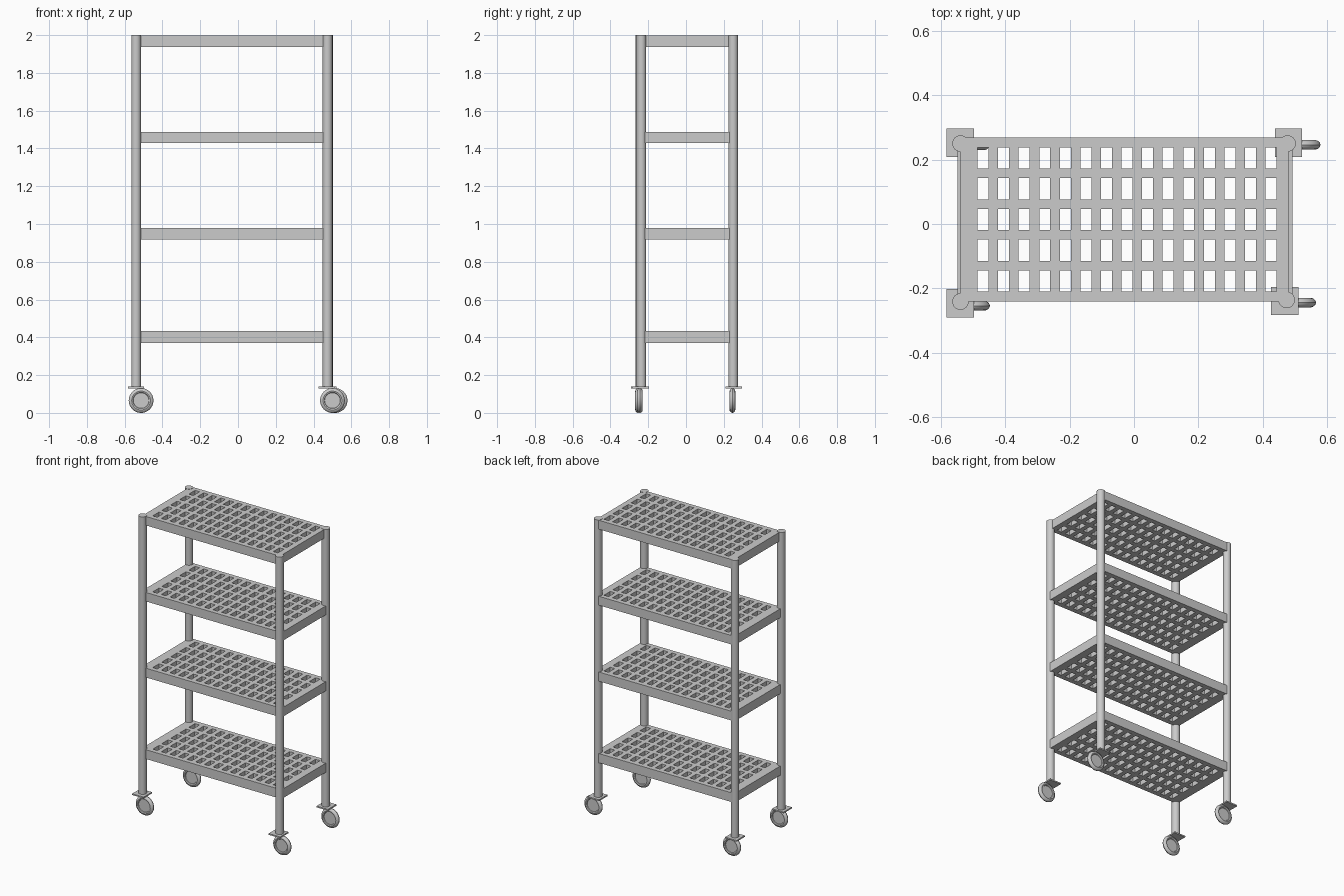
import bpy, bmesh, math
from mathutils import Matrix

if "Cube" in bpy.data.objects:
    bpy.data.objects.remove(bpy.data.objects["Cube"])


def finish(bm, name, smooth=False):
    bmesh.ops.recalc_face_normals(bm, faces=bm.faces)
    me = bpy.data.meshes.new(name)
    bm.to_mesh(me)
    bm.free()
    ob = bpy.data.objects.new(name, me)
    bpy.context.collection.objects.link(ob)
    if smooth:
        bpy.context.view_layer.objects.active = ob
        ob.select_set(True)
        bpy.ops.object.shade_smooth_by_angle(angle=math.radians(35))
        ob.select_set(False)
    return ob


def cuts(lo, hi, first, pitch, size, count):
    """Grid lines: outer edges plus both sides of every slot."""
    lines = [lo]
    for i in range(count):
        c = first + i * pitch
        lines += [c - size / 2, c + size / 2]
    return lines + [hi]


def shelf(name, x0, x1, z0, z1):
    """Solid slab pierced by 15 x 5 rectangular holes."""
    xs = cuts(x0, x1, -0.469, 0.0639, 0.034, 15)
    ys = cuts(-0.241, 0.269, -0.177, 0.0955, 0.066, 5)
    bm = bmesh.new()
    v = [[bm.verts.new((x, y, z0)) for y in ys] for x in xs]
    for i in range(len(xs) - 1):
        for j in range(len(ys) - 1):
            if not (i % 2 and j % 2):
                bm.faces.new((v[i][j], v[i + 1][j], v[i + 1][j + 1], v[i][j + 1]))
    ext = bmesh.ops.extrude_face_region(bm, geom=bm.faces[:], use_keep_orig=True)
    top = [g for g in ext["geom"] if isinstance(g, bmesh.types.BMVert)]
    bmesh.ops.translate(bm, verts=top, vec=(0, 0, z1 - z0))
    finish(bm, name)


def post(name, x, y):
    bm = bmesh.new()
    bmesh.ops.create_cone(bm, cap_ends=True, segments=32, radius1=0.0255,
                          radius2=0.0255, depth=1.864,
                          matrix=Matrix.Translation((x, y, 1.068)))
    finish(bm, name, True)


def plate(name, x, y):
    bm = bmesh.new()
    bmesh.ops.create_cube(bm, size=1, matrix=Matrix.Translation((x, y, 0.134))
                          @ Matrix.Diagonal((0.085, 0.088, 0.009, 1)))
    finish(bm, name)


def wheel(name, x, y):
    """Lathed wheel: rounded tyre with a recessed hub disc."""
    half = [(0, 0.008), (0.041, 0.008), (0.043, 0.012), (0.05, 0.0148),
            (0.057, 0.0125), (0.063, 0.007)]
    prof = half + [(0.0655, 0)] + [(r, -h) for r, h in reversed(half)]
    bm = bmesh.new()
    vs = [bm.verts.new((r, h, 0)) for r, h in prof]
    es = [bm.edges.new(p) for p in zip(vs, vs[1:])]
    bmesh.ops.spin(bm, geom=vs + es, cent=(0, 0, 0), axis=(0, 1, 0),
                   angle=math.tau, steps=40)
    bmesh.ops.remove_doubles(bm, verts=bm.verts, dist=1e-5)
    bmesh.ops.translate(bm, verts=bm.verts, vec=(x, y, 0.0655))
    finish(bm, name, True)


# Perforated shelves; the top one is a little narrower
for i, (z0, z1) in enumerate([(0.371, 0.433), (0.918, 0.98), (1.428, 1.488)]):
    shelf(f"shelf_{i + 1}", -0.548, 0.492, z0, z1)
shelf("top_shelf", -0.54, 0.48, 1.938, 1.998)

# Posts with mounting plates and castor wheels: post xy, plate xy, wheel xy
corners = {
    "front_left": ((-0.539, -0.241), (-0.54, -0.246), (-0.513, -0.254)),
    "front_right": ((0.474, -0.236), (0.468, -0.239), (0.5, -0.244)),
    "back_left": ((-0.539, 0.25), (-0.54, 0.252), (-0.513, 0.245)),
    "back_right": ((0.477, 0.25), (0.48, 0.252), (0.514, 0.246)),
}
for key, (p, m, w) in corners.items():
    post(key + "_post", *p)
    plate(key + "_mount_plate", *m)
    wheel(key + "_wheel", *w)
